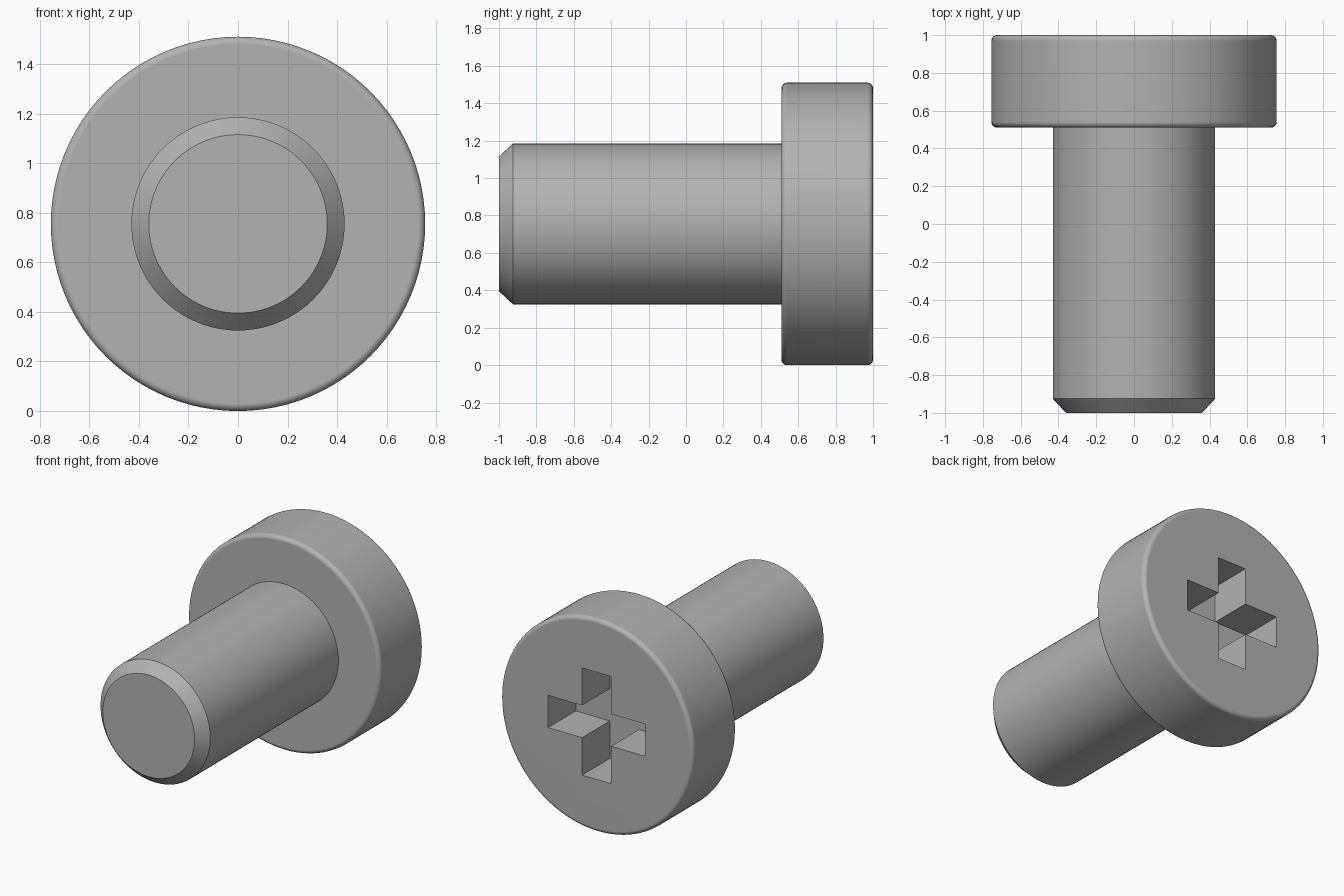
import bpy
import bmesh
from math import cos, sin, pi, radians

cube = bpy.data.objects.get("Cube")
if cube:
    bpy.data.objects.remove(cube)

AXIS_Z = 0.755
SIDES = 96

grey = bpy.data.materials.new("light grey")
grey.use_nodes = True
grey.diffuse_color = (0.45, 0.45, 0.45, 1)
grey.node_tree.nodes["Principled BSDF"].inputs["Base Color"].default_value = grey.diffuse_color


def add_object(name, bm):
    bmesh.ops.recalc_face_normals(bm, faces=bm.faces)
    mesh = bpy.data.meshes.new(name)
    bm.to_mesh(mesh)
    bm.free()
    mesh.materials.append(grey)
    obj = bpy.data.objects.new(name, mesh)
    bpy.context.collection.objects.link(obj)
    return obj


def lathe(name, profile):
    """Revolve (radius, y) points around the screw axis and cap both ends."""
    bm = bmesh.new()
    rings = [[bm.verts.new((r * cos(2 * pi * i / SIDES), y, AXIS_Z + r * sin(2 * pi * i / SIDES)))
              for i in range(SIDES)] for r, y in profile]
    for a, b in zip(rings, rings[1:]):
        for i in range(SIDES):
            j = (i + 1) % SIDES
            bm.faces.new((a[i], a[j], b[j], b[i]))
    bm.faces.new(rings[0])
    bm.faces.new(rings[-1])
    return add_object(name, bm)


def fillet(r, y, size, start):
    """Quarter-round profile points around the centre (r, y)."""
    return [(r + size * cos(start + k * pi / 12), y + size * sin(start + k * pi / 12))
            for k in range(7)]


def smooth(obj):
    bpy.ops.object.select_all(action="DESELECT")
    obj.select_set(True)
    bpy.context.view_layer.objects.active = obj
    bpy.ops.object.shade_smooth_by_angle(angle=radians(30))
    mod = obj.modifiers.new("even_normals", "WEIGHTED_NORMAL")
    mod.keep_sharp = True


# Shank with chamfered tip, seated just inside the head
shank = lathe("shank", [(0.36, -1), (0.43, -0.925), (0.43, 0.52)])

# Cylindrical head with rounded rims
ROUND = 0.03
head = lathe("head", fillet(0.755 - ROUND, 0.51 + ROUND, ROUND, -pi / 2)
             + fillet(0.755 - ROUND, 1 - ROUND, ROUND, 0))

# Cross-shaped drive recess cut into the back of the head
ARM, HALF, DEPTH = 0.38, 0.114, 0.31
corner = [(ARM, -HALF), (ARM, HALF), (HALF, HALF)]
outline = []
for _ in range(4):
    outline += corner
    corner = [(-z, x) for x, z in corner]
bm = bmesh.new()
floor = bm.faces.new([bm.verts.new((x, 1 - DEPTH, AXIS_Z + z)) for x, z in outline])
grown = bmesh.ops.extrude_face_region(bm, geom=[floor])["geom"]
bmesh.ops.translate(bm, vec=(0, DEPTH + 0.1, 0),
                    verts=[v for v in grown if isinstance(v, bmesh.types.BMVert)])
cutter = add_object("recess_cutter", bm)

cut = head.modifiers.new("recess", "BOOLEAN")
cut.operation = "DIFFERENCE"
cut.solver = "EXACT"
cut.object = cutter
bpy.context.view_layer.objects.active = head
bpy.ops.object.modifier_apply(modifier=cut.name)
bpy.data.objects.remove(cutter)

for part in (shank, head):
    smooth(part)
